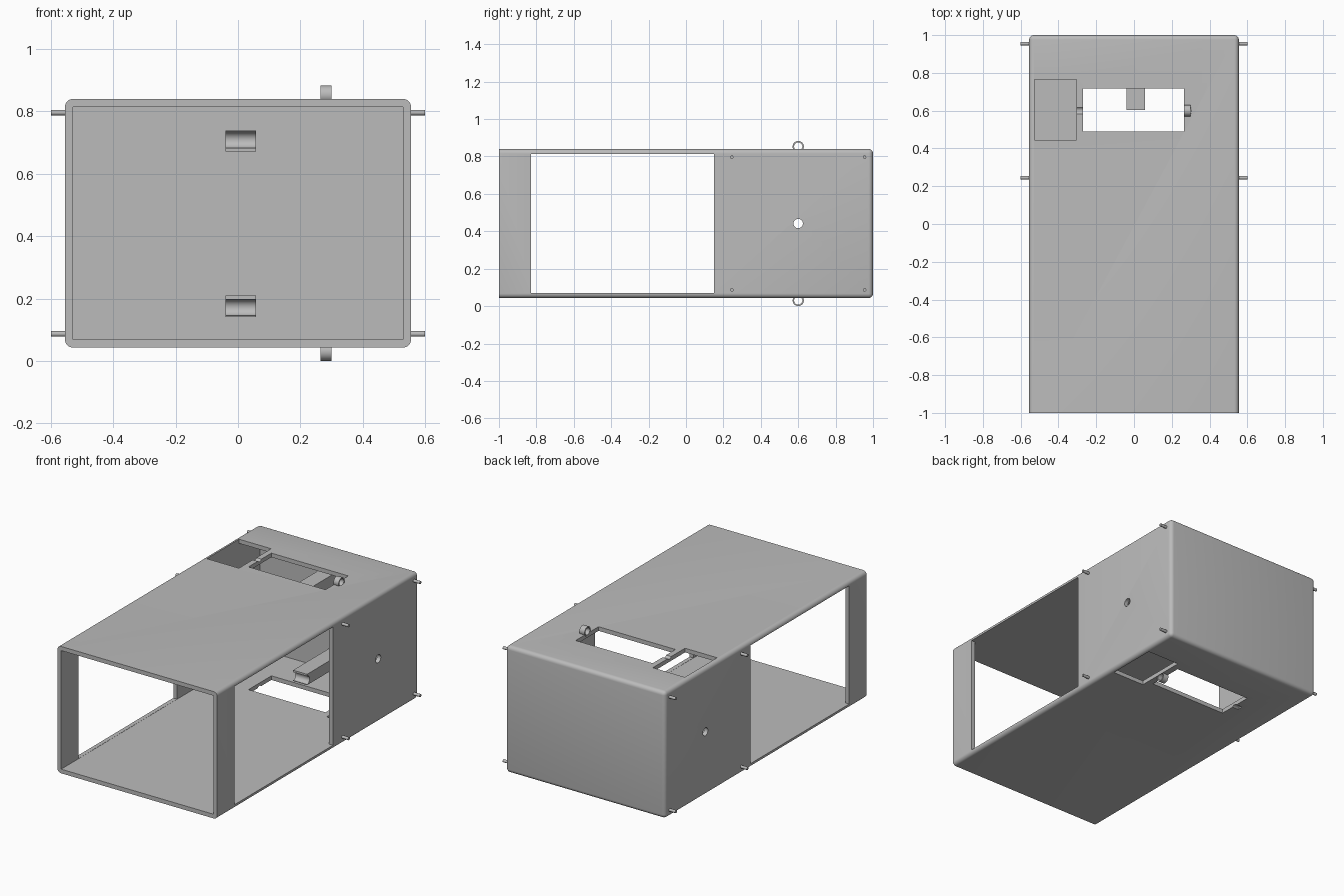
import bpy, bmesh, math
from mathutils import Matrix, Vector

if "Cube" in bpy.data.objects:
    bpy.data.objects.remove(bpy.data.objects["Cube"], do_unlink=True)

grey = bpy.data.materials.new("light_grey")
grey.use_nodes = True
grey.diffuse_color = (0.5, 0.5, 0.5, 1)
grey.node_tree.nodes["Principled BSDF"].inputs["Base Color"].default_value = (0.5, 0.5, 0.5, 1)

BOTTOM, TOP, MID = 0.043, 0.84, 0.4415
HALF_W, WALL = 0.555, 0.026


def add_object(name, bm):
    mesh = bpy.data.meshes.new(name)
    bm.to_mesh(mesh)
    bm.free()
    mesh.materials.append(grey)
    obj = bpy.data.objects.new(name, mesh)
    bpy.context.collection.objects.link(obj)
    return obj


def box(name, x, y, z, rounding=0):
    """Box from (min, max) ranges; rounding leaves the front rim sharp."""
    bm = bmesh.new()
    bmesh.ops.create_cube(bm, size=1)
    for v in bm.verts:
        v.co = Vector(r[1] if c > 0 else r[0] for c, r in zip(v.co, (x, y, z)))
    if rounding:
        edges = [e for e in bm.edges if any(v.co.y > 0 for v in e.verts)]
        bmesh.ops.bevel(bm, geom=edges, offset=rounding, segments=5,
                        profile=0.5, affect='EDGES')
    return add_object(name, bm)


def rod(name, x, y, z, radius, sides=32):
    """Cylinder along x."""
    bm = bmesh.new()
    place = Matrix.Translation((sum(x) / 2, y, z)) @ Matrix.Rotation(math.pi / 2, 4, 'Y')
    bmesh.ops.create_cone(bm, cap_ends=True, segments=sides, radius1=radius,
                          radius2=radius, depth=x[1] - x[0], matrix=place)
    return add_object(name, bm)


def activate(obj):
    bpy.ops.object.select_all(action='DESELECT')
    obj.select_set(True)
    bpy.context.view_layer.objects.active = obj


def cut(obj, cutter):
    mod = obj.modifiers.new("cut", 'BOOLEAN')
    mod.operation, mod.solver, mod.object = 'DIFFERENCE', 'EXACT', cutter
    activate(obj)
    bpy.ops.object.modifier_apply(modifier=mod.name)
    bpy.data.objects.remove(cutter, do_unlink=True)


def smooth(obj):
    activate(obj)
    bpy.ops.object.shade_smooth_by_angle(angle=math.radians(30))


# Hollow housing, open at the front
shell = box("housing", (-HALF_W, HALF_W), (-1, 1), (BOTTOM, TOP), rounding=0.024)
cut(shell, box("cavity", (WALL - HALF_W, HALF_W - WALL), (-1.2, 0.974),
               (BOTTOM + WALL, TOP - WALL)))

# Side windows, side holes, and slots through the roof and floor
cut(shell, box("window_cutter", (-1, 1), (-0.828, 0.15),
               (BOTTOM + WALL + 0.001, TOP - WALL - 0.001)))
cut(shell, rod("side_hole_cutter", (-1, 1), 0.6, MID, 0.025))
cut(shell, box("slot_cutter", (-0.27, 0.265), (0.49, 0.717), (-1, 2)))

# Openings on opposite sides of the roof and floor
cut(shell, box("roof_opening_cutter", (-0.528, -0.305), (0.445, 0.765), (MID, 2)))
cut(shell, box("floor_opening_cutter", (0.305, 0.528), (0.445, 0.765), (-1, MID)))

levels = {"upper": (0.853, 0.705, 1), "lower": (0.03, 0.175, -1)}
for level, (axle_z, arm_z, side) in levels.items():
    # Axle grooves beside the slot
    for x in ((-0.312, -0.262), (0.262, 0.303)):
        cut(shell, rod("groove_cutter", x, 0.6, axle_z, 0.022))

    # Axle ring
    ring = rod(level + "_axle_ring", (0.264, 0.3), 0.6, axle_z, 0.03)
    cut(ring, rod("ring_hole_cutter", (0.2, 0.4), 0.6, axle_z, 0.022))
    smooth(ring)

    # Arm from the back wall with a concave cradle at its front
    arm = box(level + "_cradle_arm", (-0.04, 0.057), (0.604, 0.98),
              (arm_z - 0.034, arm_z + 0.034))
    cut(arm, rod("cradle_cutter", (-0.2, 0.2), 0.604, arm_z + 0.004 * side, 0.026))
    smooth(arm)

    # Mounting pins on both sides
    pin_z = MID + 0.355 * side
    for name, s in (("left", 1), ("right", -1)):
        for place, y in (("middle", 0.245), ("back", 0.955)):
            x = sorted((s * 0.54, s * 0.6))
            smooth(rod(f"{level}_{name}_{place}_pin", x, y, pin_z, 0.009, 20))

smooth(shell)
